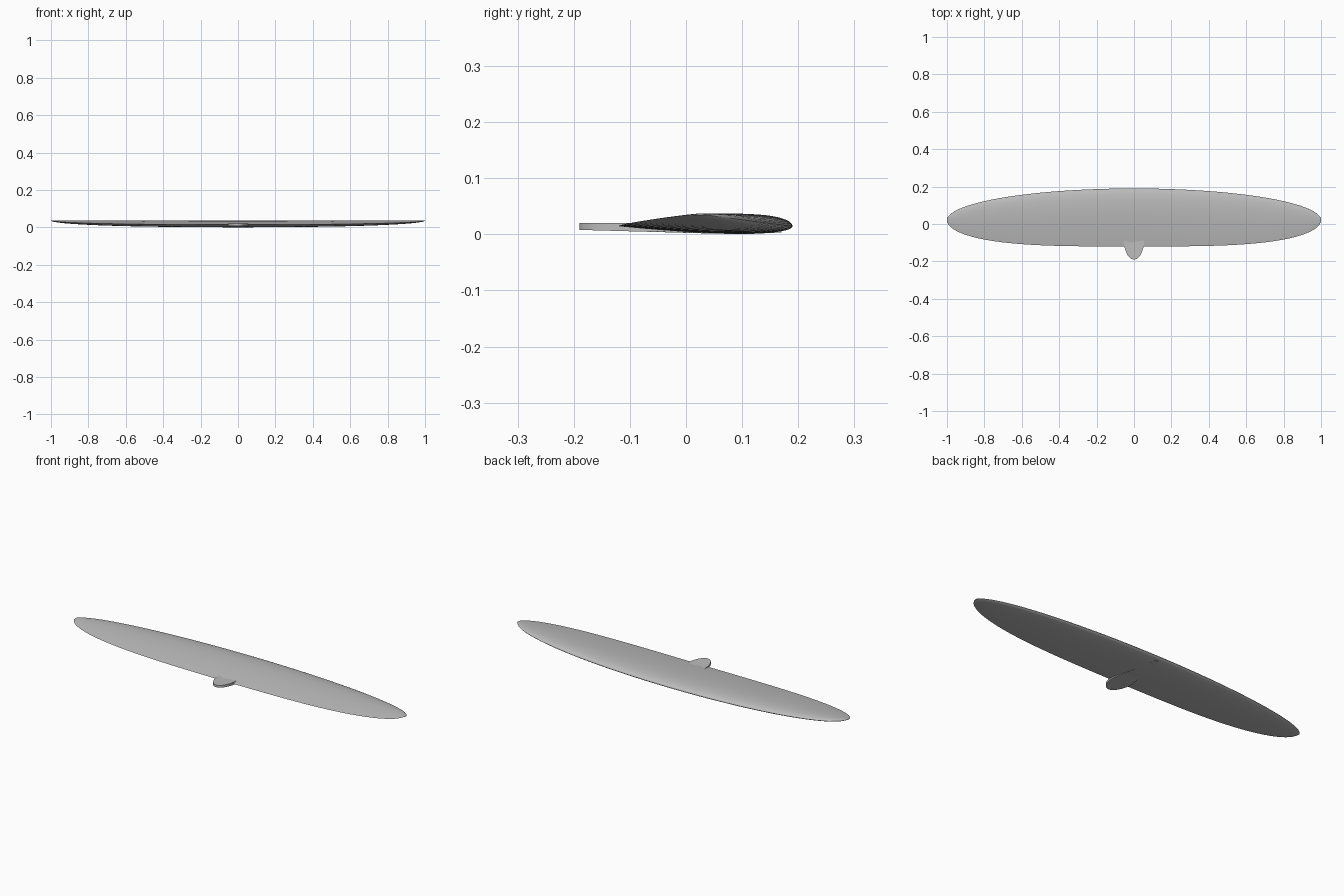
import bpy, bmesh, math

cube = bpy.data.objects.get("Cube")
if cube:
    bpy.data.objects.remove(cube)

grey = bpy.data.materials.new("plain grey")
grey.use_nodes = True
colour = (0.5, 0.5, 0.5, 1)
grey.diffuse_color = colour
grey.node_tree.nodes["Principled BSDF"].inputs["Base Color"].default_value = colour


def loft(name, rings, angle):
    """Skin a row of closed rings, with capped ends."""
    bm = bmesh.new()
    loops = [[bm.verts.new(p) for p in ring] for ring in rings]
    for a, b in zip(loops, loops[1:]):
        for i in range(len(a)):
            j = (i + 1) % len(a)
            bm.faces.new((a[i], a[j], b[j], b[i]))
    bm.faces.new(loops[0])
    bm.faces.new(loops[-1])
    bmesh.ops.recalc_face_normals(bm, faces=bm.faces)
    mesh = bpy.data.meshes.new(name)
    bm.to_mesh(mesh)
    bm.free()
    mesh.materials.append(grey)
    obj = bpy.data.objects.new(name, mesh)
    bpy.context.collection.objects.link(obj)
    bpy.ops.object.select_all(action='DESELECT')
    obj.select_set(True)
    bpy.context.view_layer.objects.active = obj
    bpy.ops.object.shade_smooth_by_angle(angle=math.radians(angle))
    return obj


def thickness(t):
    """Aerofoil half thickness along the chord, at most 1."""
    return 10 * (0.2969 * math.sqrt(t) - 0.126 * t - 0.3516 * t**2
                 + 0.2843 * t**3 - 0.1036 * t**4)


# Aerofoil: (position along chord, height), over the top and back underneath
N = 24
chord = [(1 - math.cos(math.pi * i / N)) / 2 for i in range(N + 1)]
foil = [(t, 0.022 * thickness(t)) for t in chord]
foil += [(t, -0.0135 * thickness(t)) for t in reversed(chord[1:-1])]


def wing_section(x):
    lead = 0.02 + 0.17 * max(0.08, math.sqrt(max(0, 1 - x * x)))
    trail = 0.02 - 0.14 * max(0.08, math.sqrt(max(0, 1 - abs(x)**3.5)))
    c = (lead - trail) / 0.31
    base = 0.0145 + 0.0225 * (1 - c)**0.9
    return [(x, lead + (trail - lead) * t, base + h * c) for t, h in foil]


# Wing: elliptical plan with the tips swept up to the level of the top
SPAN = 48
loft("wing", [wing_section(-math.cos(math.pi * i / SPAN)) for i in range(SPAN + 1)], 40)


# Central pod: rounded tongue at the front, tapering back under the wing
def half_width(y):
    if y < -0.08:
        return 0.055 * math.sqrt(max(0, 1 - ((y + 0.08) / 0.11)**2))
    return 0.055 - 0.045 * (y + 0.08) / 0.25


front = [-0.08 - 0.11 * math.cos(math.pi / 2 * i / 12) for i in range(13)]
ys = front + [-0.02, 0.05, 0.11, 0.17]
outline = [(half_width(y), y) for y in ys] + [(-half_width(y), y) for y in reversed(ys[1:])]


def pod_bottom(y):
    return 0.008 - 0.008 * min(1, (y + 0.19) / 0.29) + max(0, y - 0.1) * 0.05


def pod_top(y):
    return 0.02 - max(0, y + 0.05) * 0.04


loft("centre_pod", [[(x, y, pod_bottom(y)) for x, y in outline],
                    [(x, y, pod_top(y)) for x, y in outline]], 35)
